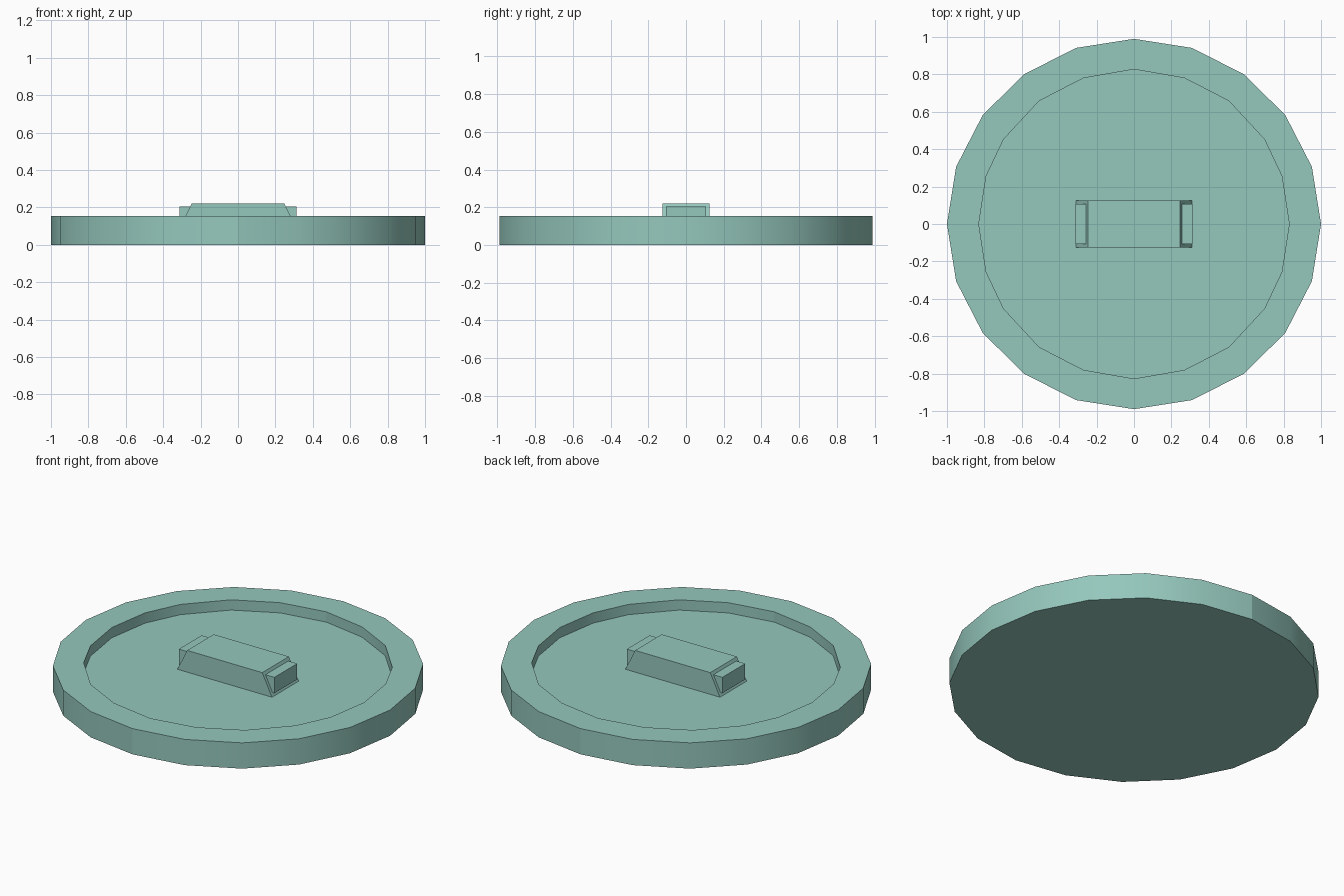
import bpy, bmesh
from math import cos, sin, pi, radians

if "Cube" in bpy.data.objects:
    bpy.data.objects.remove(bpy.data.objects["Cube"])

SIDES = 20

# Muted green paint
paint = bpy.data.materials.new("muted_green")
paint.diffuse_color = (0.30, 0.575, 0.505, 1)
paint.use_nodes = True
paint.node_tree.nodes["Principled BSDF"].inputs["Base Color"].default_value = paint.diffuse_color


def make_object(name, bm, seam):
    bmesh.ops.recalc_face_normals(bm, faces=bm.faces)
    if seam:
        # Centre seam between the left and right halves
        geom = bm.verts[:] + bm.edges[:] + bm.faces[:]
        bmesh.ops.bisect_plane(bm, geom=geom, dist=1e-5, plane_co=(0, 0, 0), plane_no=(1, 0, 0))
        cut = [e for e in bm.edges if all(abs(v.co.x) < 1e-4 for v in e.verts)]
        bmesh.ops.split_edges(bm, edges=cut)
    mesh = bpy.data.meshes.new(name)
    bm.to_mesh(mesh)
    bm.free()
    mesh.materials.append(paint)
    ob = bpy.data.objects.new(name, mesh)
    bpy.context.collection.objects.link(ob)
    return ob


def bridge(bm, a, b):
    n = len(a)
    for i in range(n):
        j = (i + 1) % n
        bm.faces.new((a[i], a[j], b[j], b[i]))


def loft(name, rings, seam=False):
    """Closed solid through a list of vertex rings, capped at both ends."""
    bm = bmesh.new()
    loops = [[bm.verts.new(p) for p in ring] for ring in rings]
    for a, b in zip(loops, loops[1:]):
        bridge(bm, a, b)
    bm.faces.new(loops[0])
    bm.faces.new(loops[-1])
    return make_object(name, bm, seam)


def circle(rx, ry, z):
    return [(rx * cos(2 * pi * i / SIDES), ry * sin(2 * pi * i / SIDES), z)
            for i in range(SIDES)]


def recess(z):
    """Slightly uneven 20-sided outline, mirrored from one quarter."""
    quarter = [(0.83, 0), (0.79, 0.257), (0.697, 0.453), (0.507, 0.658), (0.27, 0.78), (0, 0.827)]
    half = quarter + [(-x, y) for x, y in quarter[-2::-1]]
    return [(x, y, z) for x, y in half + [(x, -y) for x, y in half[-2:0:-1]]]


def rect(x0, x1, y, z):
    return [(x0, -y, z), (x1, -y, z), (x1, y, z), (x0, y, z)]


# Round lid with a raised rim and a recessed floor
lid = loft("lid", [circle(1, 0.99, 0), circle(1, 0.99, 0.153), recess(0.153), recess(0.092)], True)
bpy.context.view_layer.objects.active = lid
lid.select_set(True)
bpy.ops.object.shade_smooth_by_angle(angle=radians(35))
lid.select_set(False)

# Central handle with sloping ends
loft("handle", [rect(-0.312, 0.312, 0.125, 0.09), rect(-0.247, 0.247, 0.125, 0.221)], True)

# Small square-ended blocks sticking out of the sloping ends
for side, s in (("left", -1), ("right", 1)):
    loft("handle_end_" + side, [rect(s * 0.24, s * 0.314, 0.107, 0.11),
                                rect(s * 0.24, s * 0.314, 0.107, 0.204)])
